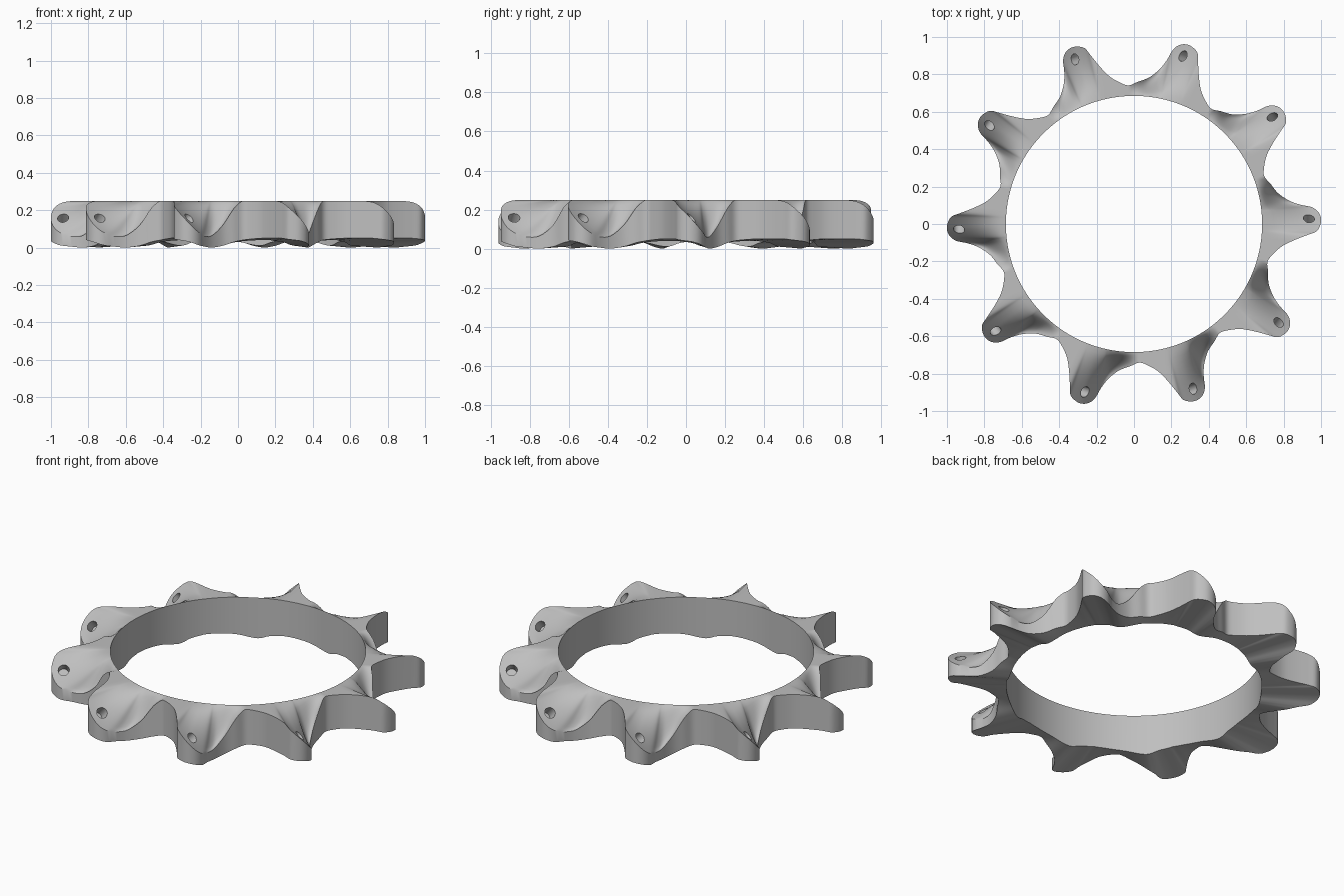
import bpy, bmesh, math
from mathutils import Vector, Matrix

if "Cube" in bpy.data.objects:
    bpy.data.objects.remove(bpy.data.objects["Cube"])

TEETH = 10
INNER = 0.685
TOP = 0.25

grey = bpy.data.materials.new("plain grey")
grey.use_nodes = True
colour = (0.52, 0.52, 0.52, 1)
grey.diffuse_color = colour
grey.node_tree.nodes["Principled BSDF"].inputs["Base Color"].default_value = colour

# One tooth edge: x outwards, y along the ring, top height, bottom height
TOOTH = [
    (.713, -.205, .25, .04), (.735, -.17, .25, .045), (.79, -.12, .25, .05),
    (.86, -.085, .25, .05), (.93, -.058, .243, .05), (.975, -.04, .22, .045),
    (.996, -.005, .185, .04), (1.0, .03, .15, .035), (.985, .065, .11, .025),
    (.95, .09, .08, .012), (.89, .103, .06, .005), (.83, .125, .065, 0),
    (.77, .165, .12, .01), (.73, .215, .21, .03)]


def smooth(t):
    return t * t * (3 - 2 * t)


def closed_spline(points, steps):
    """Smooth closed curve through the points."""
    out, n = [], len(points)
    for i in range(n):
        a, b, c, d = (points[(i + k) % n] for k in (-1, 0, 1, 2))
        for s in range(steps):
            t = s / steps
            out.append(0.5 * (2 * b + (c - a) * t + (2 * a - 5 * b + 4 * c - d) * t ** 2
                              + (3 * b - a - 3 * c + d) * t ** 3))
    return out


def new_object(name, bm):
    mesh = bpy.data.meshes.new(name)
    bm.to_mesh(mesh)
    bm.free()
    obj = bpy.data.objects.new(name, mesh)
    bpy.context.collection.objects.link(obj)
    return obj


# Whole outer edge: the tooth repeated round the ring
controls = []
for k in range(TEETH):
    turn = Matrix.Rotation(math.tau * k / TEETH, 3, 'Z')
    for x, y, top, bottom in TOOTH:
        p = turn @ Vector((x, y, 0))
        controls.append(Vector((p.x, p.y, top, bottom)))
outline = closed_spline(controls, 4)

# Each outline point gives a radial section: scooped top, outer wall, underside
TOP_ROWS, LOW_ROWS = 10, 5
bm = bmesh.new()
sections = []
for p in outline:
    rim = Vector((p.x, p.y, 0))
    inner = rim.normalized() * INNER
    top, bottom = min(p.z, TOP), max(p.w, 0)
    inner_bottom = 0.01 + 0.6 * bottom
    ring = []
    for i in range(TOP_ROWS + 1):
        t = i / TOP_ROWS
        v = inner.lerp(rim, t)
        v.z = TOP + (top - TOP) * smooth(t ** 0.85)
        ring.append(bm.verts.new(v))
    for i in range(LOW_ROWS + 1):
        t = 1 - i / LOW_ROWS
        v = inner.lerp(rim, t)
        v.z = inner_bottom + (bottom - inner_bottom) * t
        ring.append(bm.verts.new(v))
    sections.append(ring)
for i, a in enumerate(sections):
    b = sections[(i + 1) % len(sections)]
    for j in range(len(a)):
        k = (j + 1) % len(a)
        bm.faces.new((a[j], a[k], b[k], b[j]))
bmesh.ops.recalc_face_normals(bm, faces=bm.faces)
body = new_object("toothed_ring", bm)
body.data.materials.append(grey)

# Slanted blind holes in the tooth tips
bm = bmesh.new()
for k in range(TEETH):
    place = (Matrix.Rotation(math.tau * k / TEETH, 4, 'Z')
             @ Matrix.Translation((.935, .026, .155))
             @ Matrix.Rotation(-math.pi / 4, 4, 'X'))
    bmesh.ops.create_cone(bm, cap_ends=True, segments=20, radius1=.03, radius2=.03,
                          depth=.14, matrix=place @ Matrix.Translation((0, 0, .01)))
cutter = new_object("hole_cutter", bm)
cutter.hide_render = True
cutter.data.materials.append(grey)

cut = body.modifiers.new("holes", 'BOOLEAN')
cut.operation = 'DIFFERENCE'
cut.solver = 'EXACT'
cut.object = cutter
bpy.ops.object.select_all(action='DESELECT')
body.select_set(True)
bpy.context.view_layer.objects.active = body
bpy.ops.object.modifier_apply(modifier=cut.name)
bpy.data.objects.remove(cutter)
bpy.ops.object.shade_smooth_by_angle(angle=math.radians(35))
